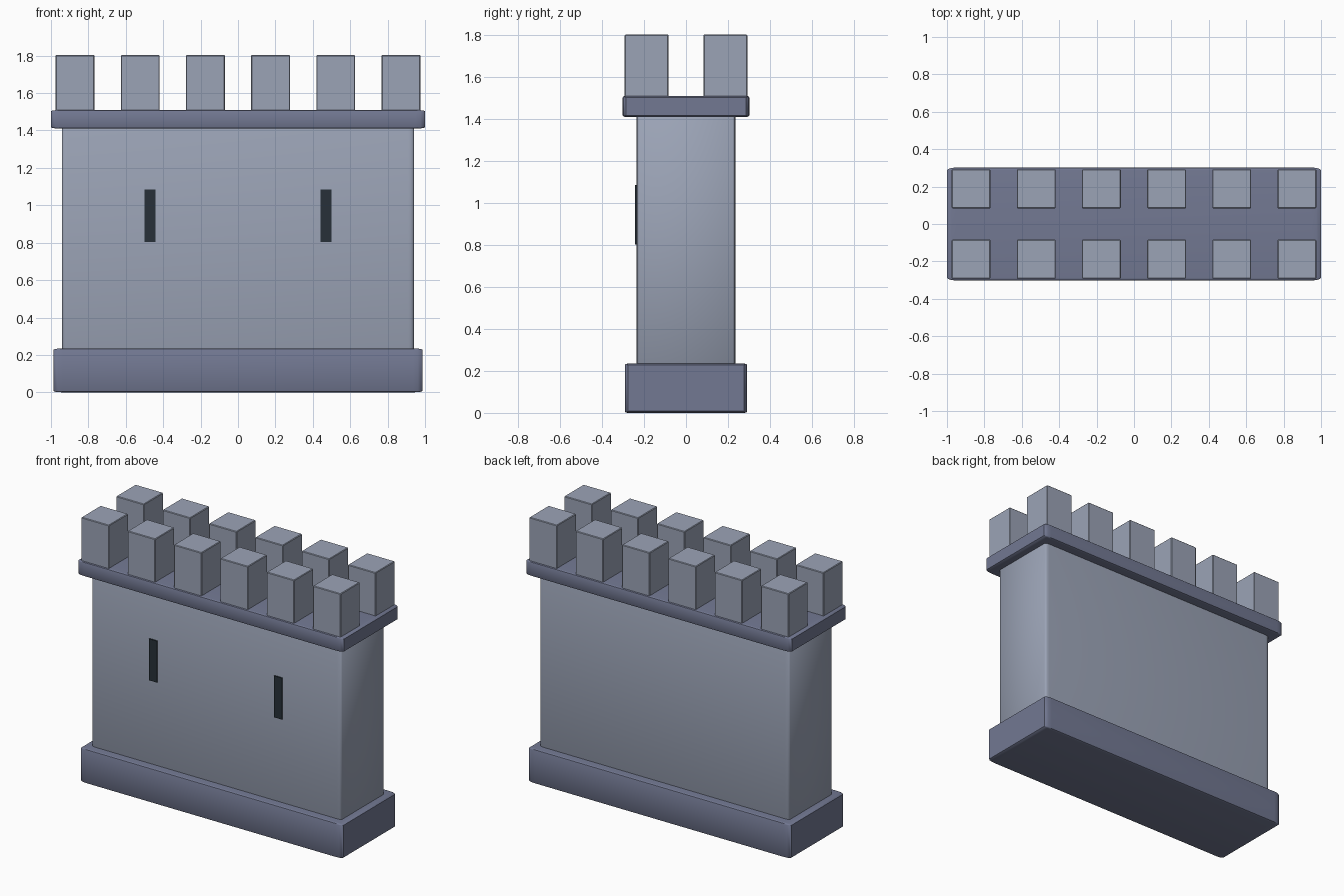
import bpy, bmesh
from mathutils import Vector

if "Cube" in bpy.data.objects:
    bpy.data.objects.remove(bpy.data.objects["Cube"])


def material(name, color):
    m = bpy.data.materials.new(name)
    m.diffuse_color = (*color, 1)
    m.use_nodes = True
    m.node_tree.nodes["Principled BSDF"].inputs["Base Color"].default_value = m.diffuse_color
    return m


STONE = material("light_stone", (0.33, 0.37, 0.47))
TRIM = material("dark_stone", (0.17, 0.19, 0.29))
DARK = material("slit_dark", (0.02, 0.03, 0.04))


def block(name, lo, hi, mat, bevel=None, segments=3):
    """Box between two corners, edges rounded by a separate amount per axis."""
    lo, hi = Vector(lo), Vector(hi)
    centre, half = (lo + hi) / 2, (hi - lo) / 2
    bm = bmesh.new()
    bmesh.ops.create_cube(bm, size=2)
    b = 0.1
    if bevel:
        bmesh.ops.bevel(bm, geom=bm.edges[:], offset=b, segments=segments,
                        profile=0.5, affect='EDGES')
    for v in bm.verts:
        for i in range(3):
            sign = 1 if v.co[i] > 0 else -1
            inset = (1 - abs(v.co[i])) / b * (bevel[i] if bevel else 0)
            v.co[i] = sign * (half[i] - inset)
    me = bpy.data.meshes.new(name)
    bm.to_mesh(me)
    bm.free()
    me.materials.append(mat)
    ob = bpy.data.objects.new(name, me)
    ob.location = centre
    bpy.context.collection.objects.link(ob)
    if bevel:
        me.shade_smooth()
    return ob


# Plinth, wall and walkway ledge
block("plinth", (-0.987, -0.291, 0), (0.987, 0.291, 0.235), TRIM, (0.05, 0.015, 0.008))
block("wall", (-0.94, -0.235, 0.2), (0.94, 0.235, 1.43), STONE, (0.03, 0.012, 0.01))
block("ledge", (-1, -0.302, 1.41), (1, 0.302, 1.51), TRIM, (0.05, 0.015, 0.008))

# Two rows of merlons
for row, side in (("front", -1), ("back", 1)):
    for i in range(6):
        x, y = (i - 2.5) * 0.3485, side * 0.188
        block(f"merlon_{row}_{i + 1}", (x - 0.104, y - 0.104, 1.505),
              (x + 0.104, y + 0.104, 1.803), STONE, (0.004, 0.004, 0.004), 1)

# Arrow slits on the front face
for name, x in (("left", -0.47), ("right", 0.47)):
    block(f"arrow_slit_{name}", (x - 0.03, -0.243, 0.803), (x + 0.03, -0.22, 1.085), DARK)

# Smooth rounded edges, keep hard ones crisp
bpy.ops.object.select_all(action='DESELECT')
for ob in bpy.context.collection.objects:
    ob.select_set(True)
    bpy.context.view_layer.objects.active = ob
bpy.ops.object.shade_smooth_by_angle(angle=0.6)
